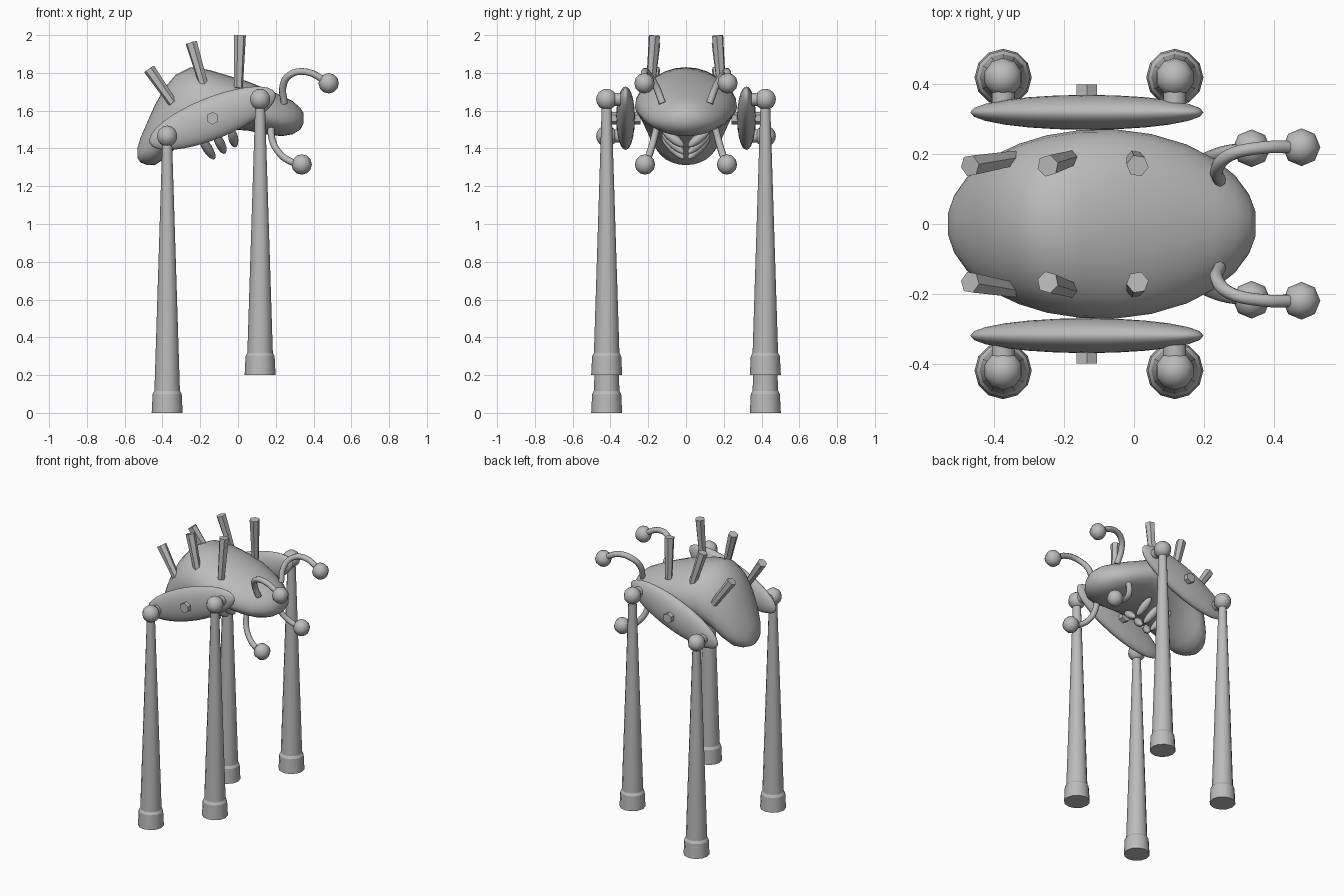
import bpy, bmesh, math
from mathutils import Vector

if "Cube" in bpy.data.objects:
    bpy.data.objects.remove(bpy.data.objects["Cube"])

grey = bpy.data.materials.new("plain grey")
grey.diffuse_color = (0.5, 0.5, 0.5, 1)
grey.use_nodes = True
grey.node_tree.nodes["Principled BSDF"].inputs["Base Color"].default_value = grey.diffuse_color


def finish(ob, name, angle=40):
    ob.name = name
    ob.data.materials.clear()
    ob.data.materials.append(grey)
    bpy.ops.object.select_all(action='DESELECT')
    ob.select_set(True)
    bpy.context.view_layer.objects.active = ob
    bpy.ops.object.shade_smooth_by_angle(angle=math.radians(angle))
    return ob


def rod(name, a, b, r1, r2, sides=12):
    a, b = Vector(a), Vector(b)
    d = b - a
    bpy.ops.mesh.primitive_cone_add(vertices=sides, radius1=r1, radius2=r2,
                                    depth=d.length, location=(a + b) / 2)
    ob = bpy.context.object
    ob.rotation_euler = d.to_track_quat('Z', 'Y').to_euler()
    return finish(ob, name)


def ball(name, p, scale, seg=8, rings=6, rot=(0, 0, 0)):
    bpy.ops.mesh.primitive_uv_sphere_add(segments=seg, ring_count=rings, radius=1,
                                         location=p, rotation=rot)
    ob = bpy.context.object
    ob.scale = scale
    return finish(ob, name, 60)


def tube(name, pts, r):
    cu = bpy.data.curves.new(name, 'CURVE')
    cu.dimensions = '3D'
    cu.bevel_depth = r
    cu.bevel_resolution = 2
    cu.resolution_u = 4
    cu.use_fill_caps = True
    sp = cu.splines.new('BEZIER')
    sp.bezier_points.add(len(pts) - 1)
    for bp, p in zip(sp.bezier_points, pts):
        bp.co = p
        bp.handle_left_type = bp.handle_right_type = 'AUTO'
    ob = bpy.data.objects.new(name, cu)
    bpy.context.collection.objects.link(ob)
    bpy.ops.object.select_all(action='DESELECT')
    ob.select_set(True)
    bpy.context.view_layer.objects.active = ob
    bpy.ops.object.convert(target='MESH')
    return finish(bpy.context.object, name, 60)


# Domed body: cross-sections along x as (x, top z, bottom z)
sections = [(-0.533, 1.40, 1.35), (-0.515, 1.46, 1.325), (-0.48, 1.54, 1.312),
            (-0.44, 1.63, 1.312), (-0.39, 1.72, 1.345), (-0.33, 1.79, 1.40),
            (-0.25, 1.83, 1.45), (-0.15, 1.815, 1.485), (-0.05, 1.785, 1.50),
            (0.05, 1.755, 1.495), (0.15, 1.715, 1.475), (0.23, 1.68, 1.465),
            (0.29, 1.65, 1.475), (0.33, 1.615, 1.50), (0.348, 1.585, 1.535)]
N = 28
bm = bmesh.new()
rings = []
for x, top, bot in sections:
    w = 0.272 * math.sqrt(max(0.01, 1 - ((x + 0.092) / 0.444) ** 2))
    mid = bot + 0.42 * (top - bot)
    ring = []
    for i in range(N):
        a = 2 * math.pi * i / N
        s = math.sin(a)
        z = mid + s * ((top - mid) if s > 0 else (mid - bot))
        ring.append(bm.verts.new((x, w * math.cos(a), z)))
    rings.append(ring)
for r0, r1 in zip(rings, rings[1:]):
    for i in range(N):
        j = (i + 1) % N
        bm.faces.new((r0[i], r0[j], r1[j], r1[i]))
bm.faces.new(rings[0])
bm.faces.new(rings[-1])
bmesh.ops.recalc_face_normals(bm, faces=bm.faces[:])
me = bpy.data.meshes.new("body")
bm.to_mesh(me)
bm.free()
body = bpy.data.objects.new("body", me)
bpy.context.collection.objects.link(body)
finish(body, "body", 80)

for s, side in ((1, "back"), (-1, "front")):
    # Tilted side plate with its pivot pin
    ball(f"{side}_side_plate", (-0.135, s * 0.32, 1.56), (0.358, 0.05, 0.111),
         24, 16, (0, math.radians(-21.7), 0))
    rod(f"{side}_pivot", (-0.135, s * 0.24, 1.56), (-0.135, s * 0.40, 1.56), 0.034, 0.034, 6)

    # Legs: hip pin, hip ball, tapered shin, foot
    for x, hip, floor, end in ((-0.375, 1.465, 0.0, "left"), (0.117, 1.66, 0.2, "right")):
        n = f"{side}_{end}"
        y = s * 0.42
        rod(n + "_hip_pin", (x, s * 0.31, hip), (x, y, hip), 0.034, 0.034, 10)
        ball(n + "_hip", (x, y, hip), (0.056, 0.056, 0.056), 10, 8)
        rod(n + "_leg", (x, y, floor + 0.1), (x, y, hip), 0.068, 0.025)
        rod(n + "_foot", (x, y, floor), (x, y, floor + 0.1), 0.082, 0.077, 12)
        rod(n + "_ankle", (x, y, floor + 0.1), (x, y, floor + 0.13), 0.077, 0.06, 12)

    # Back spikes
    for k, (bx, bz, tx, tz) in enumerate(((-0.345, 1.64, -0.47, 1.82),
                                          (-0.18, 1.73, -0.247, 1.96),
                                          (0.002, 1.72, 0.01, 1.998))):
        rod(f"{side}_spike_{k}", (bx, s * 0.188, bz), (tx, s * 0.167, tz), 0.024, 0.032, 6)

    # Upper and lower feelers with ball ends
    tube(f"{side}_upper_feeler",
         [(0.245, s * 0.125, 1.64), (0.238, s * 0.16, 1.73), (0.275, s * 0.198, 1.79),
          (0.36, s * 0.218, 1.806), (0.475, s * 0.22, 1.75)], 0.019)
    ball(f"{side}_upper_feeler_tip", (0.48, s * 0.22, 1.745), (0.054, 0.054, 0.054))
    tube(f"{side}_lower_feeler",
         [(0.175, s * 0.15, 1.53), (0.18, s * 0.17, 1.45), (0.215, s * 0.19, 1.38),
          (0.27, s * 0.208, 1.335), (0.336, s * 0.215, 1.315)], 0.019)
    ball(f"{side}_lower_feeler_tip", (0.337, s * 0.217, 1.315), (0.054, 0.054, 0.054))

    # Small pods under the belly, meeting in a V
    for k, (bx, bz, tx, tz) in enumerate(((-0.20, 1.46, -0.125, 1.345),
                                          (-0.12, 1.48, -0.07, 1.375),
                                          (-0.035, 1.50, -0.015, 1.41))):
        a, b = Vector((bx, s * 0.125, bz)), Vector((tx, s * 0.012, tz))
        rot = (b - a).to_track_quat('Z', 'Y').to_euler()
        ball(f"{side}_pod_{k}", (a + b) / 2, (0.026, 0.026, (b - a).length / 2), 10, 8, rot)
